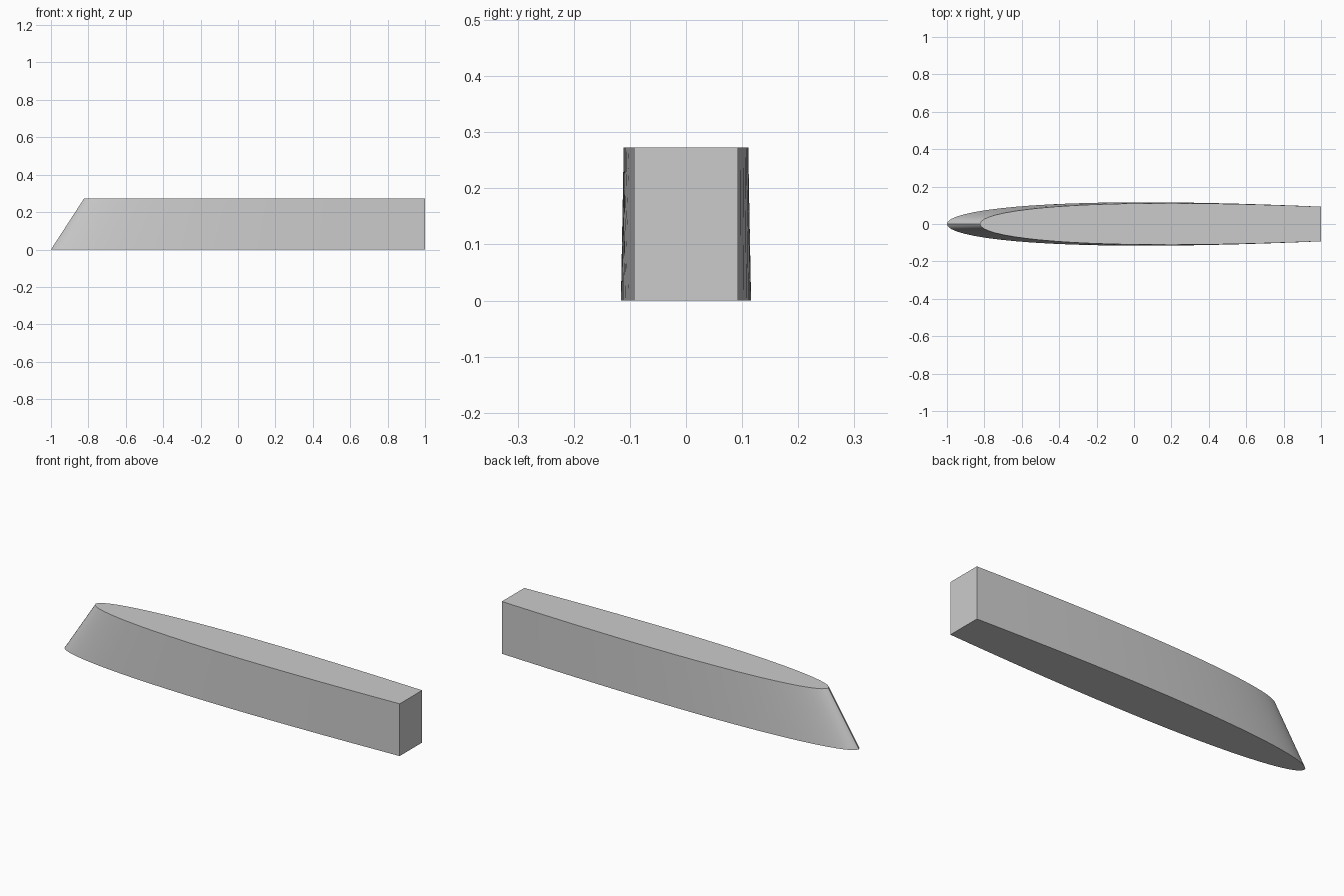
import bpy
import bmesh
import math

HEIGHT = 0.273
THICKNESS = 0.0663   # foil thickness relative to chord
STEPS = 21           # segments along each side

cube = bpy.data.objects.get("Cube")
if cube:
    bpy.data.objects.remove(cube, do_unlink=True)

grey = bpy.data.materials.new("plain_grey")
grey.use_nodes = True
colour = (0.6, 0.6, 0.6, 1)
grey.diffuse_color = colour
grey.node_tree.nodes["Principled BSDF"].inputs["Base Color"].default_value = colour


def half_width(t):
    """Half thickness of a symmetric foil at chord fraction t."""
    return 5 * THICKNESS * (0.2969 * math.sqrt(t) - 0.126 * t - 0.3516 * t**2
                            + 0.2843 * t**3 - 0.1015 * t**4)


def section(nose, chord, z):
    """Foil outline from the nose, cut off square at x = 1."""
    end_angle = math.acos(1 - 2 * (1 - nose) / chord)
    side = []
    for i in range(STEPS + 1):
        t = (1 - math.cos(end_angle * i / STEPS)) / 2
        side.append((nose + t * chord, half_width(t) * chord))
    lower = [(x, -y, z) for x, y in side]
    upper = [(x, y, z) for x, y in reversed(side[1:])]
    return lower + upper


# Swept foil body lofted between the bottom and top sections
bm = bmesh.new()
bottom = [bm.verts.new(p) for p in section(-1.0, 3.5, 0)]
top = [bm.verts.new(p) for p in section(-0.823, 3.35, HEIGHT)]
count = len(bottom)
for i in range(count):
    j = (i + 1) % count
    bm.faces.new((bottom[i], bottom[j], top[j], top[i]))
bm.faces.new(reversed(bottom))
bm.faces.new(top)
bmesh.ops.recalc_face_normals(bm, faces=bm.faces)

mesh = bpy.data.meshes.new("foil_body")
bm.to_mesh(mesh)
bm.free()
mesh.materials.append(grey)
body = bpy.data.objects.new("foil_body", mesh)
bpy.context.collection.objects.link(body)

# Smooth sides with crisp cap and nose edges
bpy.ops.object.select_all(action="DESELECT")
body.select_set(True)
bpy.context.view_layer.objects.active = body
bpy.ops.object.shade_smooth_by_angle(angle=math.radians(30))
